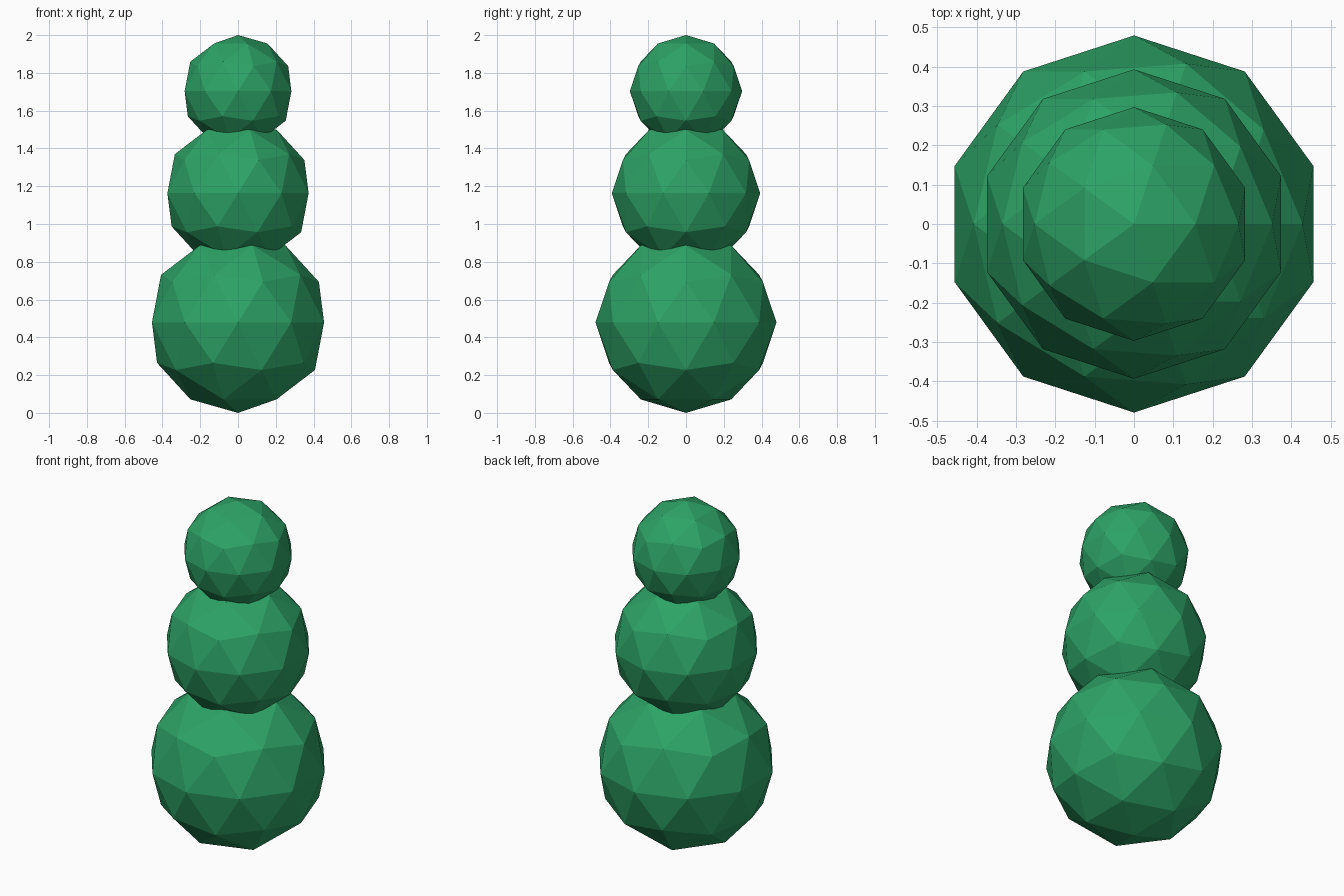
import bpy

if "Cube" in bpy.data.objects:
    bpy.data.objects.remove(bpy.data.objects["Cube"])

green = bpy.data.materials.new("green")
green.diffuse_color = (0.026, 0.366, 0.133, 1.0)
green.use_nodes = True
green.node_tree.nodes["Principled BSDF"].inputs["Base Color"].default_value = green.diffuse_color


def ball(name, radius, height):
    """Flat-faced ball centred on the vertical axis."""
    bpy.ops.mesh.primitive_ico_sphere_add(subdivisions=2, radius=radius, location=(0, 0, height))
    obj = bpy.context.object
    obj.name = name
    obj.data.materials.append(green)
    bpy.ops.object.shade_flat()


# Three stacked, slightly overlapping balls
ball("base_ball", 0.479, 0.479)
ball("middle_ball", 0.393, 1.163)
ball("top_ball", 0.297, 1.703)
